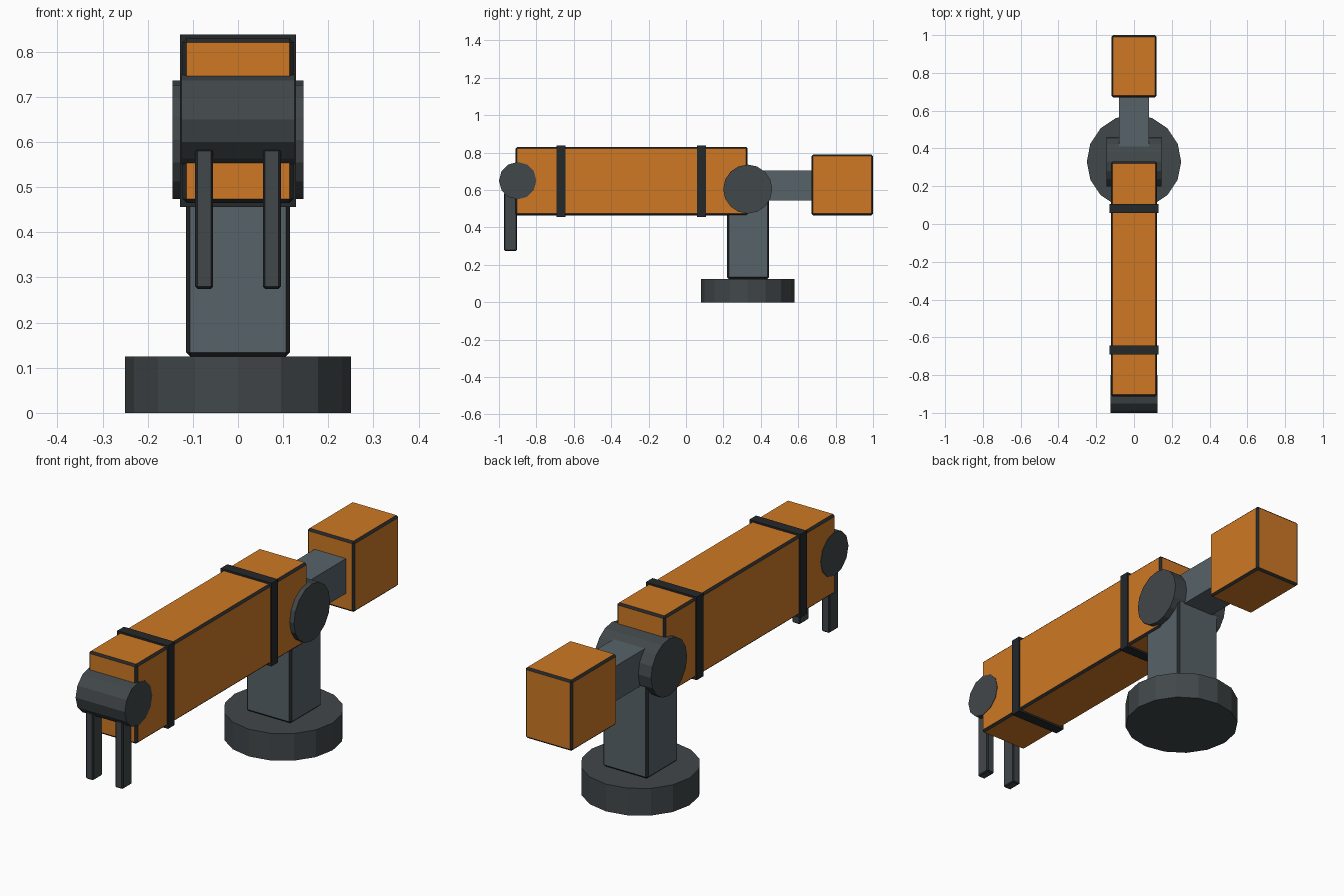
import bpy
from math import radians

if "Cube" in bpy.data.objects:
    bpy.data.objects.remove(bpy.data.objects["Cube"])


def material(name, rgb):
    m = bpy.data.materials.new(name)
    m.diffuse_color = (*rgb, 1)
    m.use_nodes = True
    m.node_tree.nodes["Principled BSDF"].inputs["Base Color"].default_value = m.diffuse_color
    return m


orange = material("orange_paint", (0.62, 0.19, 0.018))
steel = material("steel_grey", (0.095, 0.125, 0.14))
dark = material("dark_grey", (0.053, 0.063, 0.068))
black = material("black_trim", (0.018, 0.021, 0.023))


def box(name, x, y, z, mat, bevel=0.0, trim=black):
    """Box from (min, max) ranges, with optional trim-coloured chamfers."""
    bpy.ops.mesh.primitive_cube_add(
        size=1, location=[(r[0] + r[1]) / 2 for r in (x, y, z)])
    ob = bpy.context.object
    ob.name = name
    size = [r[1] - r[0] for r in (x, y, z)]
    for v in ob.data.vertices:
        v.co = [c * s for c, s in zip(v.co, size)]
    ob.data.materials.append(mat)
    if bevel:
        ob.data.materials.append(trim)
        mod = ob.modifiers.new("chamfer", 'BEVEL')
        mod.width = bevel
        mod.segments = 1
        mod.material = 1
    return ob


def drum(name, radius, depth, loc, sides, mat, sideways=False):
    bpy.ops.mesh.primitive_cylinder_add(
        vertices=sides, radius=radius, depth=depth, location=loc,
        rotation=(0, radians(90) if sideways else 0, 0))
    ob = bpy.context.object
    ob.name = name
    ob.data.materials.append(mat)
    return ob


# Pedestal
drum("base", 0.25, 0.125, (0, 0.33, 0.0625), 16, dark)
box("column", (-0.115, 0.115), (0.22, 0.445), (0.125, 0.605), steel, 0.009)
drum("shoulder_joint", 0.131, 0.29, (0, 0.33, 0.605), 16, dark, True)

# Long arm with bands
box("arm", (-0.123, 0.123), (-0.912, 0.33), (0.465, 0.83), orange, 0.009)
for name, y in (("front_band", -0.668), ("rear_band", 0.083)):
    box(name, (-0.129, 0.129), (y - 0.024, y + 0.024), (0.456, 0.838), black)

# Counterweight on its link
box("counterweight_link", (-0.08, 0.08), (0.33, 0.70), (0.545, 0.705), steel)
box("counterweight", (-0.12, 0.12), (0.67, 1.0), (0.465, 0.79), orange, 0.009)

# Wrist and two gripper fingers
drum("wrist_joint", 0.1, 0.25, (0, -0.9, 0.65), 12, dark, True)
for name, x in (("left_finger", -0.075), ("right_finger", 0.075)):
    box(name, (x - 0.02, x + 0.02), (-0.972, -0.904), (0.275, 0.585), dark, 0.005)
